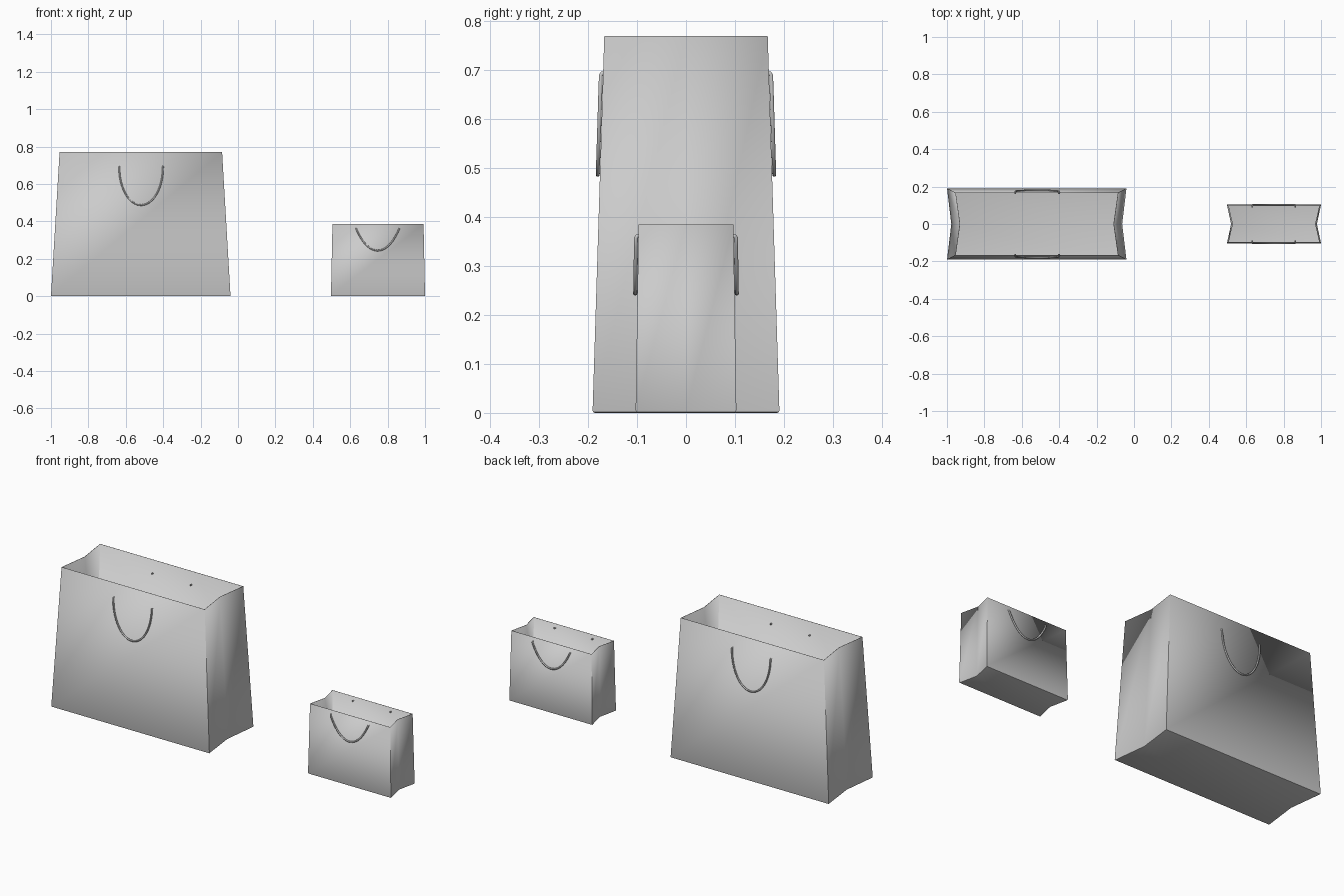
import bpy, bmesh, math
from mathutils import Vector

if "Cube" in bpy.data.objects:
    bpy.data.objects.remove(bpy.data.objects["Cube"])


def outline(x0, x1, depth, fold):
    # six-sided bag outline with the side gussets folded inwards
    return [(x0, -depth), (x1, -depth), (x1 - fold, 0),
            (x1, depth), (x0, depth), (x0 + fold, 0)]


def bag_body(name, low, high, height, fold):
    bm = bmesh.new()
    rings = []
    inset = 0.005
    # rounded lower edge, then straight tapering walls
    levels = [(0.0, inset), (inset * 0.3, inset * 0.29), (inset, 0.0), (height, 0.0)]
    for z, shrink in levels:
        t = z / height
        x0, x1, d = (a + (b - a) * t for a, b in zip(low, high))
        pts = outline(x0 + shrink, x1 - shrink, d - shrink, fold)
        rings.append([bm.verts.new((x, y, z)) for x, y in pts])
    for a, b in zip(rings, rings[1:]):
        for i in range(6):
            j = (i + 1) % 6
            bm.faces.new((a[i], a[j], b[j], b[i]))
    bm.faces.new(rings[0][::-1])
    mesh = bpy.data.meshes.new(name)
    bm.to_mesh(mesh)
    bm.free()
    ob = bpy.data.objects.new(name, mesh)
    bpy.context.collection.objects.link(ob)
    # thin paper wall
    paper = ob.modifiers.new("paper", 'SOLIDIFY')
    paper.thickness = 0.002
    paper.offset = -1
    bpy.ops.object.select_all(action='DESELECT')
    ob.select_set(True)
    bpy.context.view_layer.objects.active = ob
    bpy.ops.object.shade_smooth_by_angle(angle=math.radians(35))


def handle(name, side, cx, half, z_low, z_top, roundness, low, high, height):
    def wall(z):
        return low[2] + (high[2] - low[2]) * z / height

    # hanging loop following the sloped wall
    pts = []
    n = 24
    for i in range(n + 1):
        s = -1 + 2 * i / n
        a = s * math.pi / 2
        x = s + (math.sin(a) - s) * roundness
        f = s * s + (1 - math.cos(a) - s * s) * roundness
        z = z_low + (z_top - z_low) * f
        pts.append(Vector((cx + half * x, side * (wall(z) + 0.0045), z)))
    # cord ends pass through the wall
    for where in (0, -1):
        e = pts[where]
        ends = [Vector((e.x, side * (wall(e.z) + 0.002), e.z + 0.004)),
                Vector((e.x, side * (wall(e.z) - 0.009), e.z + 0.004))]
        pts = ends[::-1] + pts if where == 0 else pts + ends
    curve = bpy.data.curves.new(name, 'CURVE')
    curve.dimensions = '3D'
    curve.bevel_depth = 0.0042
    curve.bevel_resolution = 3
    curve.use_fill_caps = True
    spline = curve.splines.new('POLY')
    spline.points.add(len(pts) - 1)
    for p, co in zip(spline.points, pts):
        p.co = (*co, 1)
    spline.use_smooth = True
    bpy.context.collection.objects.link(bpy.data.objects.new(name, curve))


# (x min, x max, half depth) at the bottom and at the rim
bags = [
    dict(name="large_bag", low=(-1.0, -0.04, 0.191), high=(-0.954, -0.085, 0.167),
         height=0.77, fold=0.023, loop=(-0.518, 0.117, 0.487, 0.69, 1.0)),
    dict(name="small_bag", low=(0.497, 1.0, 0.103), high=(0.505, 0.992, 0.097),
         height=0.385, fold=0.022, loop=(0.747, 0.114, 0.244, 0.358, 0.15)),
]
for b in bags:
    bag_body(b["name"] + "_body", b["low"], b["high"], b["height"], b["fold"])
    for label, side in (("front", -1), ("back", 1)):
        handle(f'{b["name"]}_{label}_handle', side, *b["loop"],
               b["low"], b["high"], b["height"])
